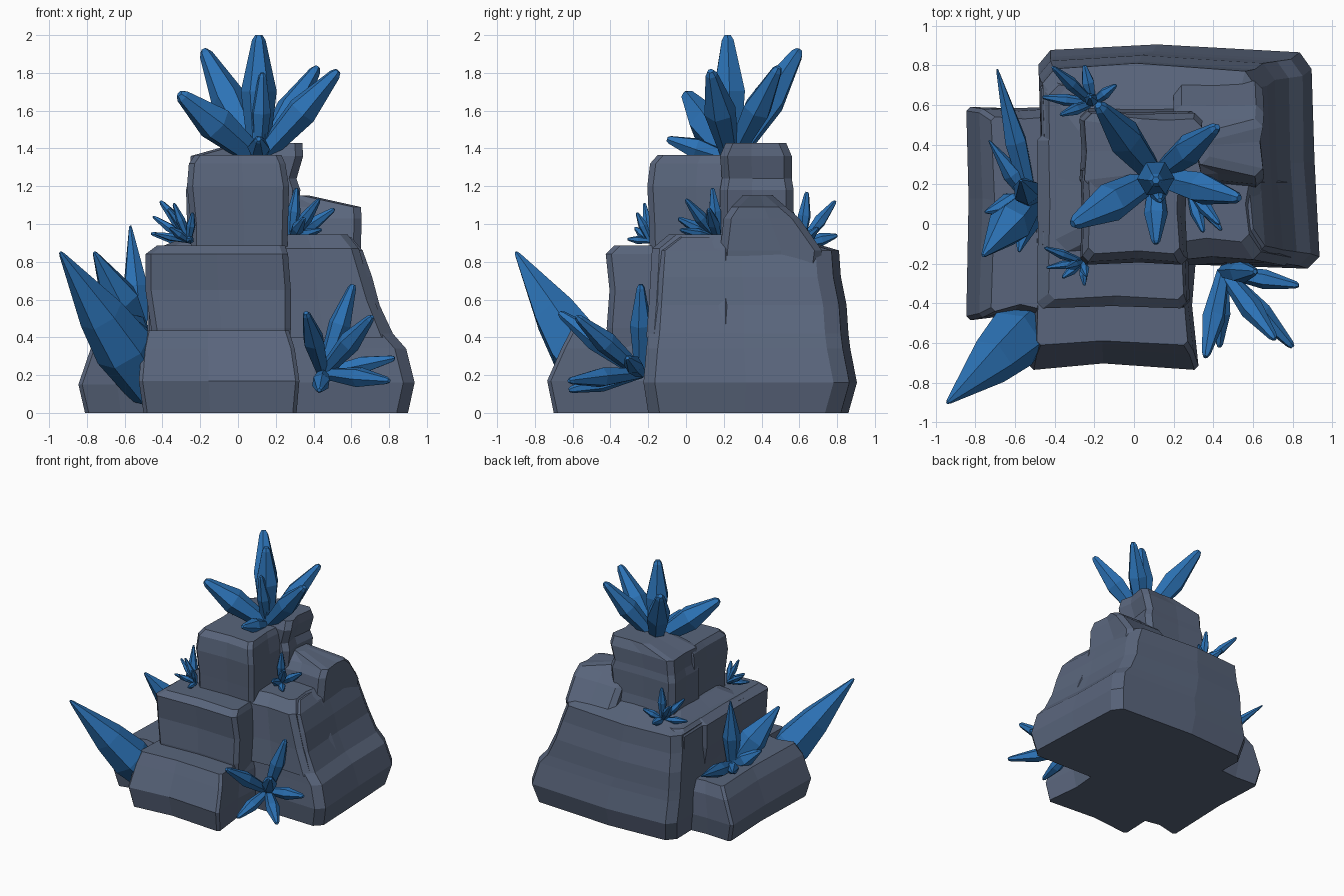
import bpy, bmesh, math, random
from mathutils import Vector

random.seed(4)


def material(name, rgb):
    m = bpy.data.materials.new(name)
    m.diffuse_color = (*rgb, 1)
    return m


ROCK = material("slate", (0.10, 0.13, 0.20))
BLUE = material("blue_crystal", (0.025, 0.17, 0.47))


def finish(name, bm, mat):
    bmesh.ops.recalc_face_normals(bm, faces=bm.faces)
    me = bpy.data.meshes.new(name)
    bm.to_mesh(me)
    bm.free()
    me.materials.append(mat)
    bpy.context.collection.objects.link(bpy.data.objects.new(name, me))


def loft(bm, rings):
    rows = [[bm.verts.new(p) for p in r] for r in rings]
    n = len(rows[0])
    for a, b in zip(rows, rows[1:]):
        for i in range(n):
            j = (i + 1) % n
            bm.faces.new((a[i], a[j], b[j], b[i]))
    bm.faces.new(rows[0][::-1])
    bm.faces.new(rows[-1])


def rock(name, layers, c=0.04, dent=0.02, trim=0.0):
    """Stack of chamfered rectangles (z, x0, x1, y0, y1), sides dented at their middle.
    trim pulls in the back corners."""
    bm = bmesh.new()
    mid = [random.uniform(0.4, 0.6) for _ in range(4)]
    rings = []
    for z, x0, x1, y0, y1 in layers:
        mx = [x0 + (x1 - x0) * m for m in mid[:2]]
        my = [y0 + (y1 - y0) * m for m in mid[2:]]
        d = dent * random.uniform(0.6, 1.2)
        db = 0 if trim else d * 0.3
        rings.append([(x, y, z) for x, y in (
            (x0 + c, y0), (mx[0], y0 + d), (x1 - c, y0), (x1, y0 + c),
            (x1 - d, my[0]), (x1 - trim, y1 - c - trim * 1.6), (x1 - c - trim, y1 - trim),
            (mx[1], y1 - db),
            (x0 + c, y1 - trim * .7), (x0, y1 - c - trim), (x0 + d * .5, my[1]), (x0, y0 + c))])
    loft(bm, rings)
    finish(name, bm, ROCK)


def crystals(name, hub, shards, profile=((0, .55), (.55, 1), (.96, .38), (1, .2))):
    """Tapered six-sided shards from a hub to each (x, y, z, radius)."""
    bm = bmesh.new()
    hub = Vector(hub)
    for x, y, z, r in shards:
        axis = Vector((x, y, z)) - hub
        q = axis.to_track_quat('Z', 'Y')
        roll = random.uniform(0, 1)
        loft(bm, [[hub + axis * t + q @ Vector((
            r * s * math.cos(roll + k * math.pi / 3),
            r * s * math.sin(roll + k * math.pi / 3), 0)) for k in range(6)]
            for t, s in profile])
    finish(name, bm, BLUE)


# Lower rocks
rock("main_rock", [(0, -.45, .90, -.20, .86), (.16, -.48, .935, -.225, .905),
                   (.34, -.48, .89, -.21, .87), (.42, -.48, .82, -.20, .86),
                   (.57, -.48, .75, -.19, .85), (.72, -.47, .71, -.18, .82),
                   (.86, -.46, .66, -.17, .81), (.93, -.28, .60, -.08, .57)], .06, .03, .04)
rock("front_rock", [(0, -.50, .31, -.70, 0), (.17, -.525, .325, -.735, 0),
                    (.34, -.51, .30, -.66, 0), (.435, -.49, .27, -.61, 0)], .02, .03)
rock("left_rock", [(0, -.81, -.4, -.46, .57), (.15, -.845, -.4, -.485, .59),
                   (.34, -.78, -.4, -.47, .58), (.43, -.72, -.4, -.44, .54)], .02, .035)

# Middle ledges
rock("front_ledge", [(.30, -.45, .27, -.41, .45), (.45, -.46, .28, -.42, .45),
                     (.65, -.49, .28, -.405, .45), (.84, -.49, .265, -.425, .45),
                     (.885, -.43, .25, -.38, .45)], .03, .015)
rock("left_ledge", [(.4, -.47, -.2, -.3, .76), (.84, -.47, -.2, -.3, .74),
                    (.885, -.43, -.2, -.25, .70)], .05)
rock("right_ledge", [(.4, .2, .80, -.21, .25), (.60, .2, .72, -.195, .25),
                     (.87, .2, .64, -.18, .25), (.945, .2, .58, -.09, .25)], .04)
rock("right_shoulder", [(.7, .2, .64, .18, .70), (.86, .2, .65, .18, .72),
                        (1.03, .2, .655, .20, .60), (1.09, .2, .65, .24, .53),
                        (1.15, .2, .38, .30, .46)], .04)

# Summit blocks
rock("summit_front", [(.8, -.25, .26, -.19, .3), (1.0, -.25, .265, -.195, .3),
                      (1.2, -.27, .27, -.205, .3), (1.32, -.26, .25, -.19, .3),
                      (1.365, -.23, .23, -.15, .3)], .03, .015)
rock("summit_back", [(.8, -.27, .33, .16, .60), (1.0, -.27, .31, .18, .57),
                     (1.18, -.275, .33, .18, .57), (1.24, -.26, .31, .19, .56),
                     (1.36, -.25, .345, .18, .56), (1.43, 0, .34, .21, .53)], .04)

# Crystal clusters
crystals("summit_crystals", (.11, .24, 1.34), [
    (.11, .22, 2.0, .095), (-.18, .60, 1.92, .095), (-.31, 0, 1.69, .10),
    (.42, .49, 1.83, .08), (.53, .13, 1.81, .085), (.11, -.10, 1.45, .06),
    (.13, .12, 1.80, .055)])
crystals("large_front_left_crystal", (-.46, -.44, .12), [(-.94, -.90, .85, .16)],
         ((0, .75), (.3, 1), (.55, .78), (.98, .1), (1, .05)))
crystals("left_crystals", (-.52, .12, .40), [
    (-.76, -.16, .85, .11), (-.57, .22, .99, .07), (-.69, .78, .60, .06),
    (-.73, .42, .50, .05), (-.75, .06, .56, .07), (-.58, -.14, .52, .07)],
    ((0, .6), (.45, 1), (.97, .15), (1, .08)))
crystals("front_right_crystals", (.45, -.24, .21), [
    (.61, -.24, .68, .06), (.71, -.58, .51, .06), (.83, -.31, .29, .05),
    (.80, -.62, .17, .055), (.36, -.67, .53, .06), (.43, -.62, .12, .05)])
crystals("small_right_crystals", (.28, .17, .92), [
    (.31, .14, 1.19, .035), (.43, 0, 1.13, .035), (.51, .12, 1.08, .035),
    (.44, -.03, .97, .03), (.35, -.04, 1.03, .035)])
crystals("small_front_crystals", (-.26, -.19, .91), [
    (-.34, -.22, 1.11, .025), (-.45, -.12, 1.04, .025), (-.44, -.22, .95, .022),
    (-.25, -.31, .92, .022), (-.36, -.27, .98, .025), (-.24, -.26, 1.06, .025)])
crystals("small_back_crystals", (-.21, .61, .89), [
    (-.22, .64, 1.17, .035), (-.41, .79, 1.12, .035), (-.46, .64, .95, .03),
    (-.37, .55, 1.08, .03), (-.25, .80, .94, .035), (-.09, .70, .98, .03)])
